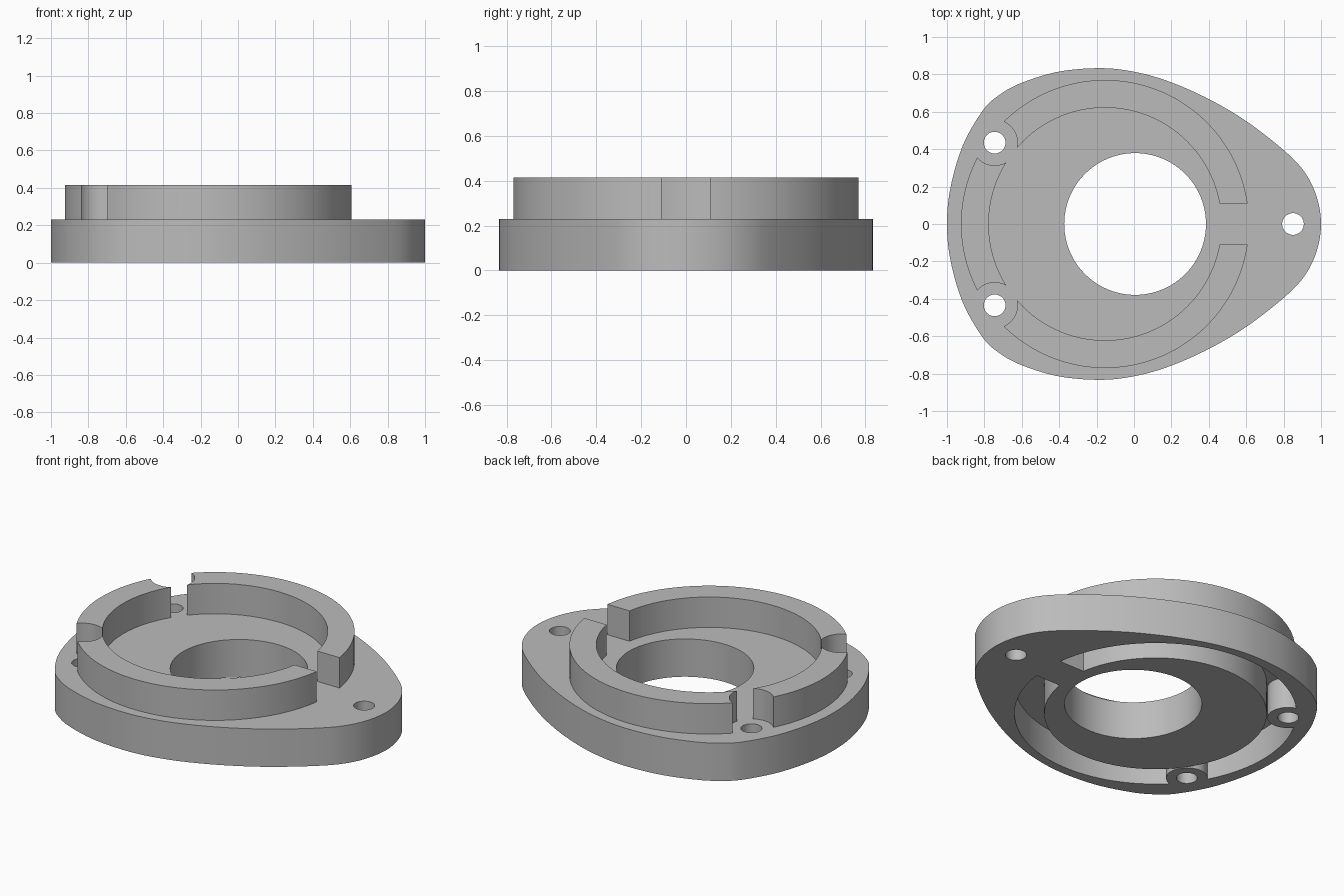
import bpy
import bmesh
from math import cos, sin, tau, radians
from mathutils import Vector

if "Cube" in bpy.data.objects:
    bpy.data.objects.remove(bpy.data.objects["Cube"], do_unlink=True)

PLATE_TOP, RING_TOP, GROOVE_DEPTH = 0.23, 0.415, 0.19
RING_X, RING_OUTER, RING_INNER = -0.155, 0.77, 0.622
BOLTS = [(-0.745, 0.435), (-0.745, -0.435)]

grey = bpy.data.materials.new("plain_grey")
grey.use_nodes = True
colour = (0.5, 0.5, 0.5, 1)
grey.diffuse_color = colour
grey.node_tree.nodes["Principled BSDF"].inputs["Base Color"].default_value = colour


def prism(name, outline, bottom, top):
    """Extrude a flat outline between two heights."""
    bm = bmesh.new()
    base = bm.faces.new([bm.verts.new((x, y, bottom)) for x, y in outline])
    side = bmesh.ops.extrude_face_region(bm, geom=[base])["geom"]
    verts = [v for v in side if isinstance(v, bmesh.types.BMVert)]
    bmesh.ops.translate(bm, vec=(0, 0, top - bottom), verts=verts)
    bmesh.ops.recalc_face_normals(bm, faces=bm.faces)
    mesh = bpy.data.meshes.new(name)
    bm.to_mesh(mesh)
    bm.free()
    mesh.materials.append(grey)
    obj = bpy.data.objects.new(name, mesh)
    bpy.context.collection.objects.link(obj)
    return obj


def circle(x, y, r, n=96):
    return [(x + r * cos(tau * i / n), y + r * sin(tau * i / n)) for i in range(n)]


def combine(target, tool, operation="DIFFERENCE"):
    """Apply a boolean and remove the tool."""
    mod = target.modifiers.new("combine", "BOOLEAN")
    mod.operation, mod.object, mod.solver = operation, tool, "EXACT"
    bpy.ops.object.select_all(action="DESELECT")
    bpy.context.view_layer.objects.active = target
    target.select_set(True)
    bpy.ops.object.modifier_apply(modifier=mod.name)
    bpy.data.objects.remove(tool, do_unlink=True)


def smooth_loop(points, steps=10):
    """Closed Catmull-Rom curve through the points."""
    pts = [Vector(p) for p in points]
    loop = []
    for i in range(len(pts)):
        a, b, c, d = (pts[(i + k) % len(pts)] for k in (-1, 0, 1, 2))
        for s in range(steps):
            t = s / steps
            p = b + (c - a) * t / 2 + (a - b * 2.5 + c * 2 - d / 2) * t**2
            loop.append(p + (b * 3 - a - c * 3 + d) / 2 * t**3)
    return loop


def split_ring(name, bottom, top, clearance=0.0):
    """Ring with bolt notches and a straight gap on the pointed side."""
    ring = prism(name, circle(RING_X, 0, RING_OUTER + clearance, 160), bottom, top)
    low, high = bottom - 0.1, top + 0.1
    combine(ring, prism("bore", circle(RING_X, 0, RING_INNER - clearance, 160), low, high))
    for x, y in BOLTS:
        combine(ring, prism("notch", circle(x, y, 0.122 - clearance, 64), low, high))
    half = 0.11 - clearance
    gap = [(0.2, -half), (0.9, -half), (0.9, half), (0.2, half)]
    combine(ring, prism("gap", gap, low, high))
    return ring


# Egg-shaped plate, mirrored across the x axis
upper = [(0.975, 0.15), (0.91, 0.28), (0.8, 0.395), (0.6, 0.55), (0.4, 0.668),
         (0.2, 0.757), (0.02, 0.81), (-0.17, 0.833), (-0.4, 0.815), (-0.6, 0.755),
         (-0.72, 0.69), (-0.81, 0.605), (-0.915, 0.42), (-0.98, 0.2)]
outline = [(1, 0)] + upper + [(-1, 0)] + [(x, -y) for x, y in reversed(upper)]
flange = prism("flange_plate", smooth_loop(outline), 0, PLATE_TOP)

# Matching groove underneath and raised ring on top
combine(flange, split_ring("groove", -0.1, GROOVE_DEPTH, 0.008))
combine(flange, split_ring("raised_ring", PLATE_TOP - 0.02, RING_TOP), "UNION")

# Central bore and bolt holes
combine(flange, prism("centre_bore", circle(0.006, 0, 0.379), -0.1, 0.6))
for x, y in BOLTS + [(0.85, 0)]:
    combine(flange, prism("bolt_hole", circle(x, y, 0.058, 48), -0.1, 0.6))

flange.select_set(True)
bpy.context.view_layer.objects.active = flange
bpy.ops.object.shade_smooth_by_angle(angle=radians(30))
